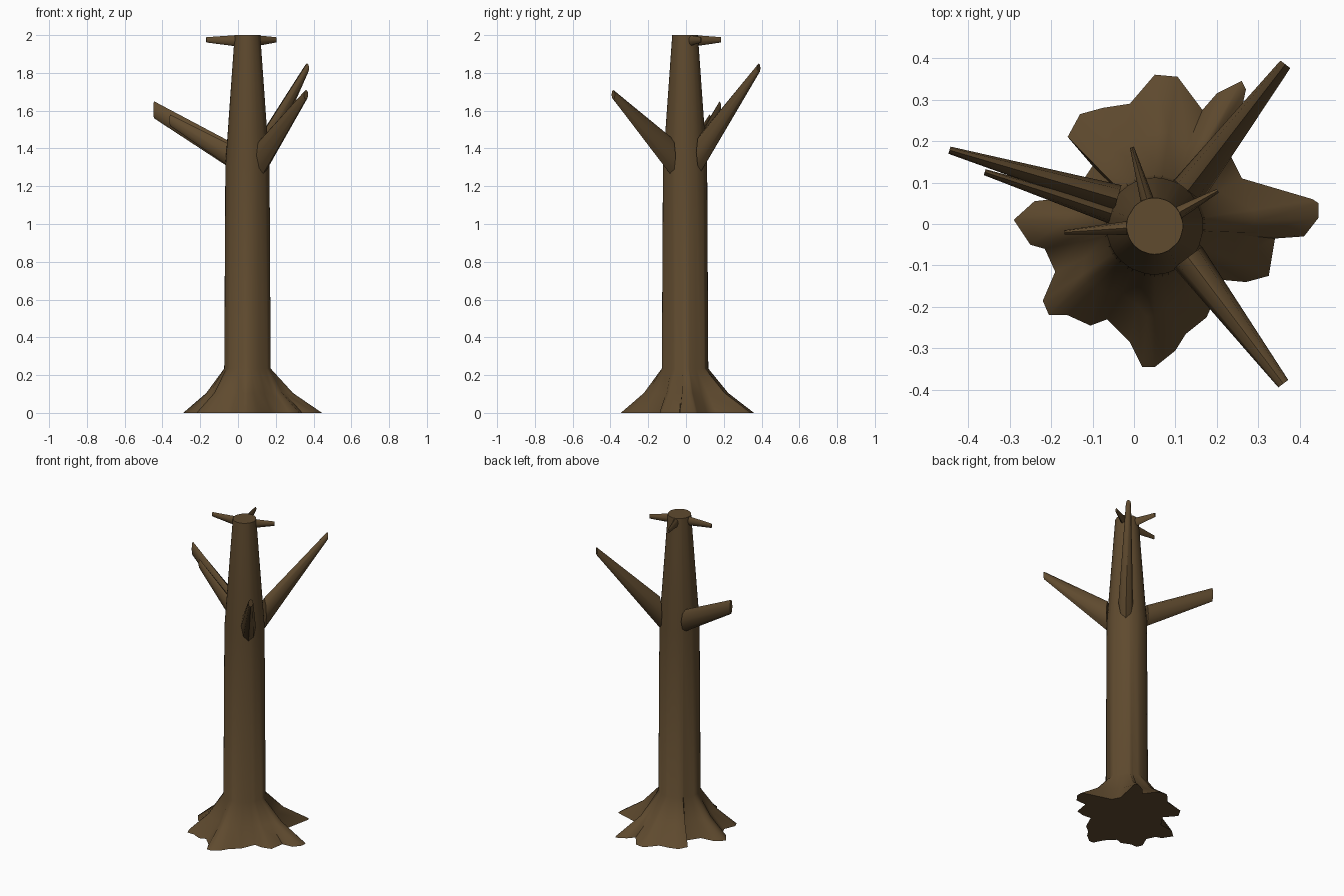
import bpy, bmesh, math
from mathutils import Vector

cube = bpy.data.objects.get("Cube")
if cube:
    bpy.data.objects.remove(cube, do_unlink=True)

BARK = (0.115, 0.069, 0.028, 1)
bark = bpy.data.materials.new("brown bark")
bark.use_nodes = True
bark.diffuse_color = BARK
bsdf = bark.node_tree.nodes["Principled BSDF"]
bsdf.inputs["Base Color"].default_value = BARK
bsdf.inputs["Roughness"].default_value = 0.9

AXIS = Vector((0.05, -0.005, 0))


def loft(name, rings, smooth_angle):
    """Skin a list of equal-length rings and cap both ends."""
    bm = bmesh.new()
    loops = [[bm.verts.new(p) for p in ring] for ring in rings]
    count = len(rings[0])
    for low, high in zip(loops, loops[1:]):
        for i in range(count):
            j = (i + 1) % count
            bm.faces.new((low[i], low[j], high[j], high[i]))
    bm.faces.new(loops[0])
    bm.faces.new(loops[-1])
    bmesh.ops.recalc_face_normals(bm, faces=bm.faces)
    mesh = bpy.data.meshes.new(name)
    bm.to_mesh(mesh)
    bm.free()
    mesh.materials.append(bark)
    obj = bpy.data.objects.new(name, mesh)
    bpy.context.collection.objects.link(obj)
    bpy.ops.object.select_all(action="DESELECT")
    obj.select_set(True)
    bpy.context.view_layer.objects.active = obj
    bpy.ops.object.shade_smooth_by_angle(angle=math.radians(smooth_angle))
    return obj


def limb(name, start, end, start_size, end_size, sides=8):
    """Tapered blade with upright end sections; sizes are (width, height)."""
    start, end = Vector(start), Vector(end)
    along = (end - start).to_2d().normalized()
    across = Vector((-along.y, along.x, 0))
    rings = []
    for centre, (width, height) in ((start, start_size), (end, end_size)):
        ring = []
        for i in range(sides):
            a = math.tau * i / sides
            ring.append(centre + across * (width / 2 * math.cos(a))
                        + Vector((0, 0, height / 2 * math.sin(a))))
        rings.append(ring)
    return loft(name, rings, 50)


# Root outline on the ground, in hundredths
outline = [
    (44.5, 5), (44.5, 1.5), (41, -3), (34, -3.5), (32.5, -12.5), (27, -14),
    (21.5, -13.5), (17.5, -22.5), (12.5, -26.5), (10, -30.5), (5, -34.5),
    (2, -34.5), (-1, -28.5), (-6.5, -23), (-10.5, -24.5), (-16, -22),
    (-20.5, -22), (-22, -18.5), (-19, -11.5), (-21.5, -6), (-25, -5),
    (-29, 1), (-24, 5.5), (-15, 6.5), (-10, 14), (-16, 21), (-13, 26.5),
    (-7.5, 28), (-1, 29), (5, 36), (10.5, 35.5), (16.5, 27.5), (20, 31.5),
    (26, 34.5), (27, 32.5), (23.5, 16), (26, 11), (43, 6)]
ground = [Vector((x, y, 0)) / 100 for x, y in outline]


def trunk_ring(radius, z, spread=0.0):
    """Round ring, blended toward the root outline by spread."""
    ring = []
    for p in ground:
        round_point = AXIS + (p - AXIS).normalized() * radius
        point = round_point.lerp(p, spread)
        point.z = z
        ring.append(point)
    return ring


# Trunk with flared roots
loft("trunk_and_roots", [
    ground,
    trunk_ring(0.13, 0.105, 0.42),
    trunk_ring(0.123, 0.235),
    trunk_ring(0.117, 1.31),
    trunk_ring(0.068, 2.0)], 60)

# Main branches
limb("back_branch", (0.13, 0.08, 1.38), (0.365, 0.385, 1.825), (0.085, 0.2), (0.03, 0.05))
limb("front_branch", (0.13, -0.08, 1.36), (0.36, -0.385, 1.685), (0.085, 0.2), (0.03, 0.05))
limb("right_branch", (-0.04, 0.06, 1.365), (-0.445, 0.178, 1.605), (0.07, 0.14), (0.018, 0.09))
limb("right_side_shoot", (-0.04, 0.02, 1.36), (-0.36, 0.125, 1.55), (0.05, 0.12), (0.015, 0.06))

# Twigs around the crown
for name, tip in (("left_twig", (0.202, 0.08)),
                  ("back_twig", (-0.005, 0.185)),
                  ("right_twig", (-0.168, -0.02))):
    base = AXIS.lerp(Vector((*tip, 0)), 0.25)
    limb(name, (base.x, base.y, 1.97), (*tip, 1.975), (0.035, 0.06), (0.01, 0.028))
